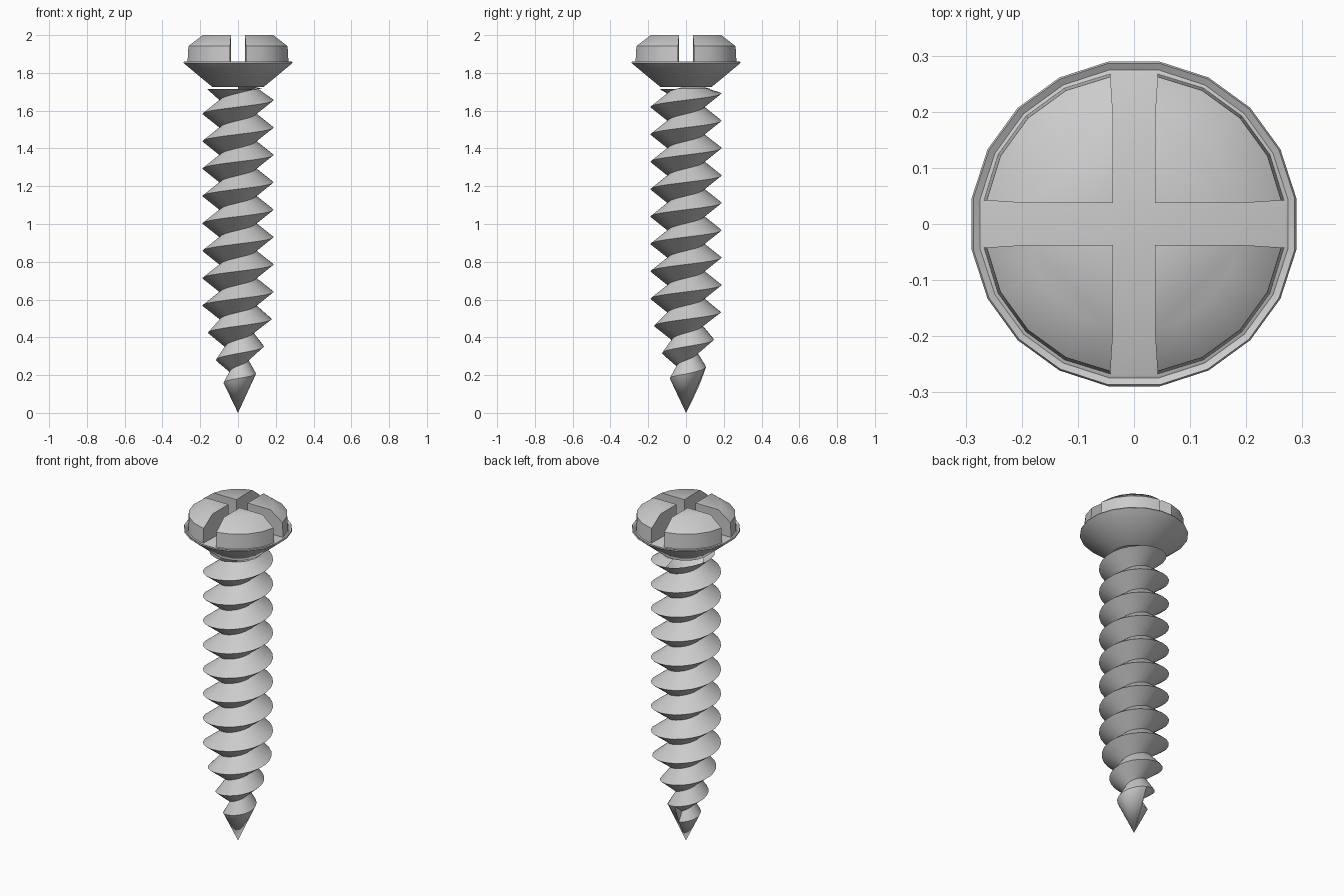
import bpy, bmesh, math
from math import cos, sin, radians, tau

if "Cube" in bpy.data.objects:
    bpy.data.objects.remove(bpy.data.objects["Cube"])


def finish(name, bm, angle):
    bmesh.ops.recalc_face_normals(bm, faces=bm.faces[:])
    me = bpy.data.meshes.new(name)
    bm.to_mesh(me)
    bm.free()
    ob = bpy.data.objects.new(name, me)
    bpy.context.collection.objects.link(ob)
    bpy.ops.object.select_all(action='DESELECT')
    ob.select_set(True)
    bpy.context.view_layer.objects.active = ob
    bpy.ops.object.shade_smooth_by_angle(angle=radians(angle))
    return ob


def interp(x, pts):
    if x <= pts[0][0]:
        return pts[0][1]
    for (a, u), (b, v) in zip(pts, pts[1:]):
        if x <= b:
            return u + (v - u) * (x - a) / (b - a)
    return pts[-1][1]


# Threaded shank: one helical crest and one helical root, tapering to a point
SEG, TURNS, PITCH, Z0 = 24, 12, 0.145, 0.097
CREST = [(.13, .065), (.206, .095), (.275, .116), (.35, .137), (.418, .158),
         (.5, .18), (.56, .189), (1.69, .189), (1.78, .13)]
ROOT = [(.15, .03), (.5, .095)]


def crest_z(i):
    z = Z0 + PITCH * i / SEG
    return z if z > .206 else .206 - (.206 - z) * .65


bm = bmesh.new()


def helix_vert(i, r, z):
    a = tau * (i / SEG + .25)
    return bm.verts.new((r * cos(a), r * sin(a), z))


crest = [helix_vert(i, interp(crest_z(i), CREST), min(crest_z(i), 1.715))
         for i in range(SEG * TURNS + 1)]
root = []
for i in range(SEG * (TURNS - 1) + 1):
    z = (crest_z(i) + crest_z(i + SEG)) / 2
    root.append(helix_vert(i, interp(z, ROOT), min(z, 1.725)))
for i in range(len(root) - 1):
    bm.faces.new((crest[i], crest[i + 1], root[i + 1], root[i]))
    bm.faces.new((root[i], root[i + 1], crest[i + SEG + 1], crest[i + SEG]))
tip = bm.verts.new((0, 0, 0))
for i in range(SEG):
    bm.faces.new((tip, crest[i + 1], crest[i]))
bm.faces.new((tip, crest[0], crest[SEG]))
bm.faces.new((crest[0], root[0], crest[SEG]))
finish("threaded_shank", bm, 40)

# Countersunk flange with a fine raised rim, 20 sides
SIDES = 20
profile = [(.137, 1.725), (.293, 1.853), (.29, 1.859), (.278, 1.852), (.272, 1.855)]
bm = bmesh.new()
rings = [[bm.verts.new((r * cos(tau * (k + .5) / SIDES), r * sin(tau * (k + .5) / SIDES), z))
          for k in range(SIDES)] for r, z in profile]
for lo, hi in zip(rings, rings[1:]):
    for k in range(SIDES):
        j = (k + 1) % SIDES
        bm.faces.new((lo[k], lo[j], hi[j], hi[k]))
bm.faces.new(rings[0])
bm.faces.new(rings[-1])
finish("head_flange", bm, 40)

# Four raised head quadrants, leaving the crossed slots between them
bm = bmesh.new()
for q in range(4):
    layers = []
    for r, z in ((.272, 1.855), (.267, 1.942), (.19, 2.0)):
        edge = .037 + .005 * (r - .19) / .08
        end = r * .983
        pts = [(.037, .037), (end, edge)]
        pts += [(r * cos(radians(a)), r * sin(radians(a))) for a in (27, 45, 63)]
        pts += [(edge, end)]
        c, s = cos(q * tau / 4), sin(q * tau / 4)
        # the inner corner of the quadrant stays a straight vertical edge
        layers.append([bm.verts.new((x * c - y * s, x * s + y * c, z)) for x, y in pts])
    for lo, hi in zip(layers, layers[1:]):
        for k in range(6):
            j = (k + 1) % 6
            bm.faces.new((lo[k], lo[j], hi[j], hi[k]))
    bm.faces.new(layers[0])
    bm.faces.new(layers[-1])
finish("head_quadrants", bm, 43)
